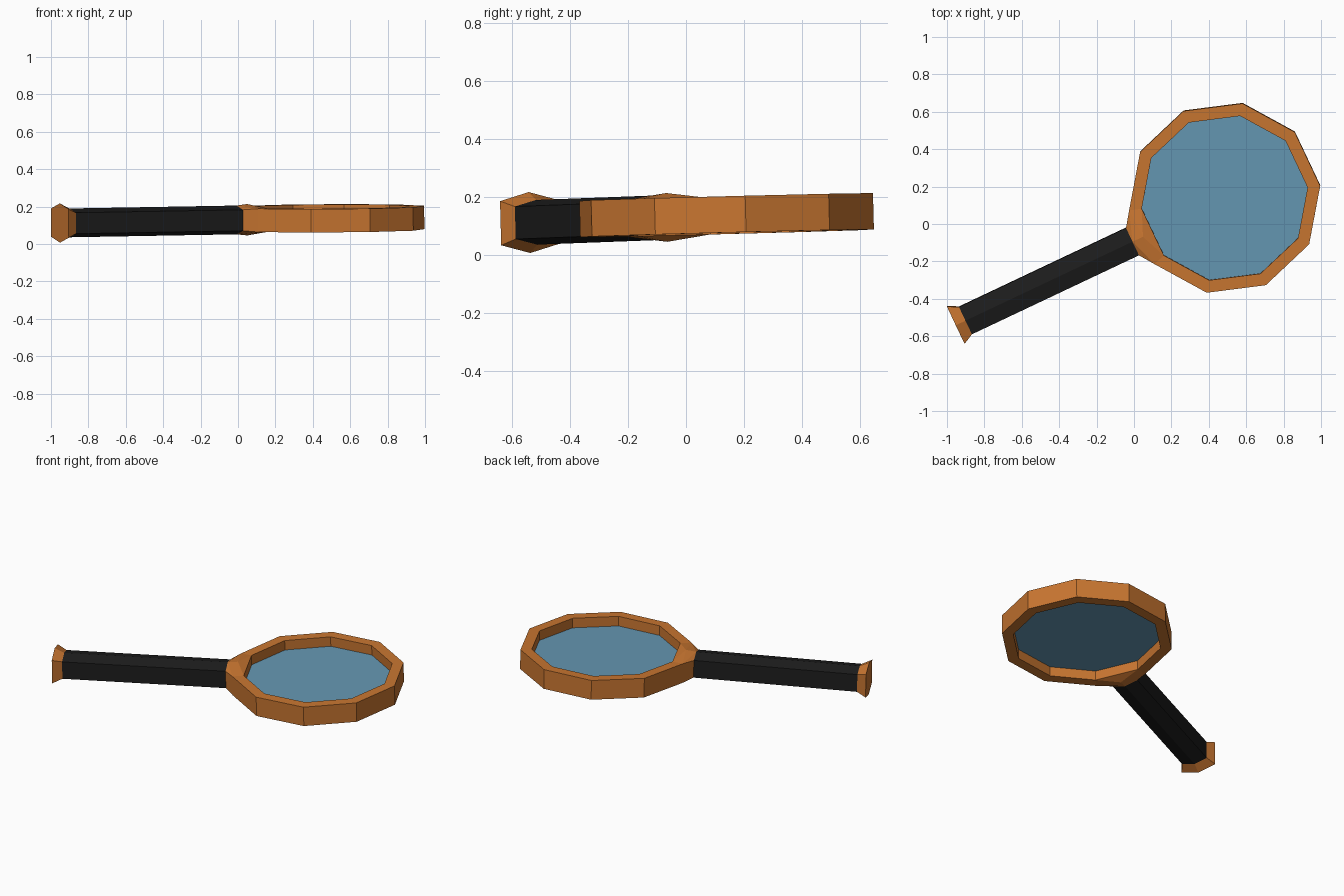
import bpy, bmesh, math
from mathutils import Vector, Matrix

if "Cube" in bpy.data.objects:
    bpy.data.objects.remove(bpy.data.objects["Cube"])

# Tilted local frame: u along the handle axis, w normal to the lens
ang = math.radians(25.3)
w = Vector((-0.0055, -0.026, 1)).normalized()
u = Vector((math.cos(ang), math.sin(ang), 0.016)).normalized()
v = w.cross(u).normalized()
frame = Matrix((u, v, w)).transposed().to_4x4()
frame.translation = (0.485, 0.14, 0.137)

R_OUT, R_IN, H = 0.515, 0.447, 0.0625


def material(name, color):
    m = bpy.data.materials.new(name)
    m.diffuse_color = color
    m.use_nodes = True
    m.node_tree.nodes["Principled BSDF"].inputs["Base Color"].default_value = m.diffuse_color
    return m


copper = material("copper", (0.58, 0.18, 0.03, 1))
black = material("black", (0.012, 0.012, 0.012, 1))
glass = material("glass", (0.13, 0.31, 0.45, 0.85))


def finish(bm, name, mat):
    bmesh.ops.recalc_face_normals(bm, faces=bm.faces)
    me = bpy.data.meshes.new(name)
    bm.to_mesh(me)
    bm.free()
    me.materials.append(mat)
    ob = bpy.data.objects.new(name, me)
    ob.matrix_world = frame
    bpy.context.collection.objects.link(ob)
    return ob


def hex_section(x, half, side, top):
    """Flattened hexagon with ridges above and below."""
    return [Vector((x, y, z)) for y, z in
            [(half, side), (0, top), (-half, side), (-half, -side), (0, -top), (half, -side)]]


def rim_point(i, r, z):
    a = math.radians(180 + 18 + 36 * i)
    return Vector((r * math.cos(a), r * math.sin(a), z))


def loft(sections, name, mat):
    bm = bmesh.new()
    rings = [[bm.verts.new(p) for p in s] for s in sections]
    for a, b in zip(rings, rings[1:]):
        for i in range(len(a)):
            j = (i + 1) % len(a)
            bm.faces.new((a[i], a[j], b[j], b[i]))
    bm.faces.new(rings[0])
    bm.faces.new(rings[-1])
    return finish(bm, name, mat)


# Ten-sided rim, leaving out the side taken by the collar
loft([[rim_point(i, r, z) for r, z in
       [(R_OUT, H), (R_IN, H), (R_IN, -H), (R_OUT, -H)]] for i in range(10)],
     "rim", copper)

# Collar: blends the handle section into the missing rim side
bm = bmesh.new()
pts = hex_section(-0.545, 0.081, 0.056, 0.077)
pts += [Vector((-0.483, 0, s * 0.084)) for s in (1, -1)]
pts += [rim_point(i, r, z) for i in (9, 10) for r in (R_OUT, R_IN) for z in (H, -H)]
for p in pts:
    bm.verts.new(p)
bmesh.ops.convex_hull(bm, input=bm.verts)
bmesh.ops.dissolve_limit(bm, angle_limit=math.radians(1), verts=bm.verts, edges=bm.edges)
finish(bm, "collar", copper)

# Handle grip
loft([hex_section(x, 0.081, 0.056, 0.077) for x in (-1.533, -0.545)], "handle", black)

# Flared end cap
loft([hex_section(-1.59, 0.11, 0.076, 0.105), hex_section(-1.533, 0.081, 0.056, 0.077)],
     "end_cap", copper)

# Flat lens at mid height
bm = bmesh.new()
bm.faces.new([bm.verts.new(rim_point(i, R_IN, 0)) for i in range(10)])
finish(bm, "lens", glass)
